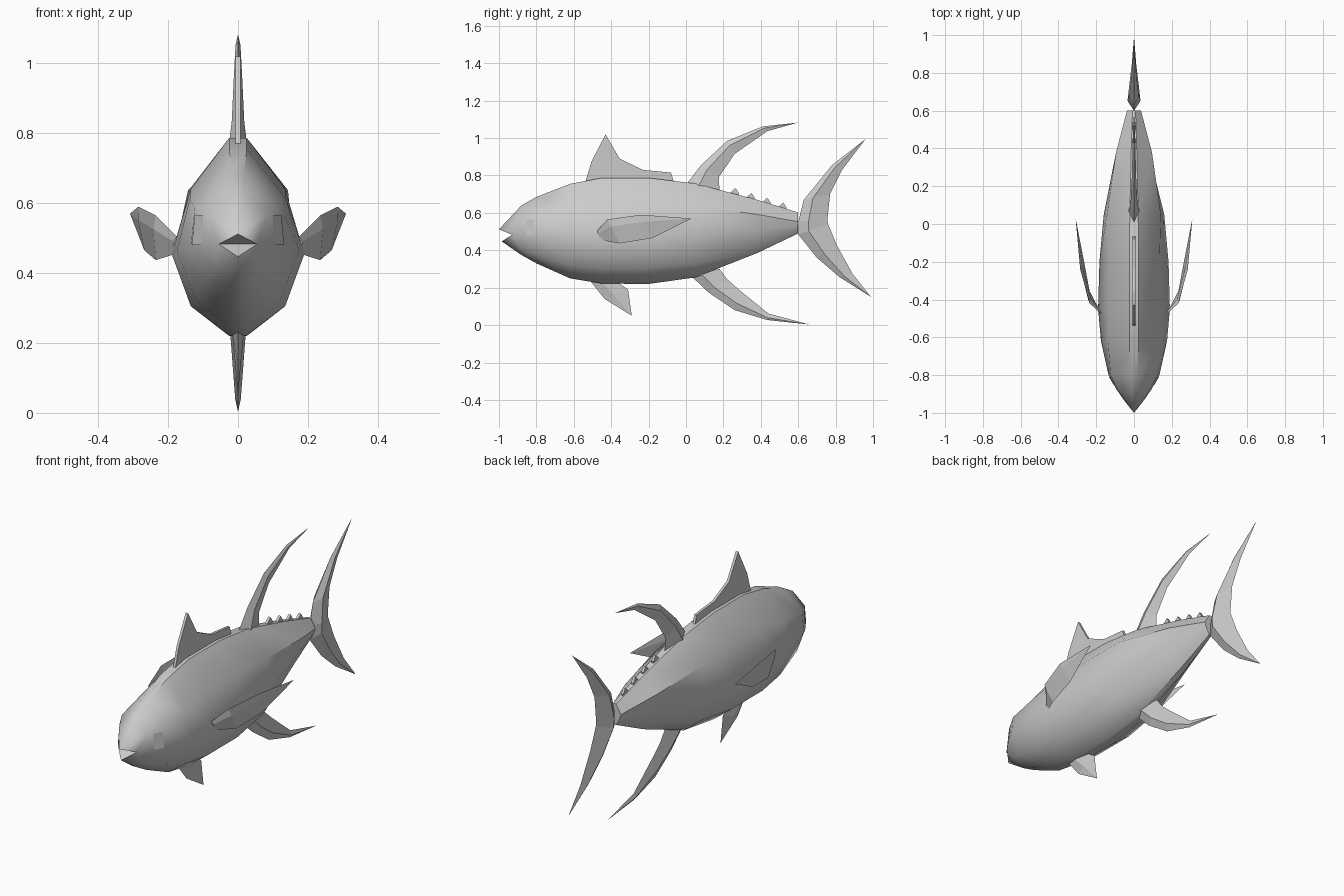
import bpy, bmesh, math
from mathutils import Vector
from mathutils.bvhtree import BVHTree

if "Cube" in bpy.data.objects:
    bpy.data.objects.remove(bpy.data.objects["Cube"])

grey = bpy.data.materials.new("pale_grey")
grey.diffuse_color = (0.6, 0.6, 0.6, 1)
grey.use_nodes = True
grey.node_tree.nodes["Principled BSDF"].inputs["Base Color"].default_value = grey.diffuse_color


def make(name, bm, angle=None, mirror=False):
    bmesh.ops.recalc_face_normals(bm, faces=bm.faces[:])
    me = bpy.data.meshes.new(name)
    bm.to_mesh(me)
    bm.free()
    me.materials.append(grey)
    ob = bpy.data.objects.new(name, me)
    bpy.context.collection.objects.link(ob)
    if mirror:
        ob.modifiers.new("mirror", 'MIRROR')
    if angle:
        bpy.ops.object.select_all(action='DESELECT')
        ob.select_set(True)
        bpy.context.view_layer.objects.active = ob
        bpy.ops.object.shade_smooth_by_angle(angle=math.radians(angle))
    return ob


# Body stations: y, flat half width, top z, shoulder x z, side x z, belly x z, bottom z
stations = [
    (-.88, .012, .64, .083, .568, .09, .485, .06, .405, .375),
    (-.80, .018, .685, .124, .585, .135, .48, .095, .375, .33),
    (-.62, .025, .755, .138, .612, .175, .465, .12, .32, .25),
    (-.45, .025, .787, .135, .64, .19, .455, .135, .305, .222),
    (-.20, .025, .787, .135, .645, .183, .455, .135, .305, .22),
    (.05, .022, .757, .143, .637, .16, .47, .115, .33, .255),
    (.38, .015, .67, .095, .592, .078, .505, .05, .43, .385),
    (.60, .008, .602, .037, .553, .03, .53, .02, .51, .49),
]
bm = bmesh.new()
rings = []
for y, w, tz, ux, uz, mx, mz, lx, lz, bz in stations:
    half = [(w, tz), (ux, uz), (mx, mz), (lx, lz), (w, bz)]
    loop = half + [(-x, z) for x, z in reversed(half)]
    rings.append([bm.verts.new((x, y, z)) for x, z in loop])
for a, b in zip(rings, rings[1:]):
    for i in range(10):
        j = (i + 1) % 10
        bm.faces.new((a[i], a[j], b[j], b[i]))
bm.faces.new(rings[-1])

# Snout with an open notch for the mouth
upper = bm.verts.new((0, -1, .512))
lower = bm.verts.new((0, -.985, .447))
corners = [bm.verts.new((s * .055, -.93, .483)) for s in (1, -1)]
r = rings[0]
for c, side in zip(corners, (r[:5], r[:4:-1])):
    top, shoulder, mid, belly, bottom = side
    for f in ((upper, top, shoulder), (upper, shoulder, c), (c, shoulder, mid),
              (c, mid, belly), (c, belly, lower), (lower, belly, bottom)):
        bm.faces.new(f)
bm.faces.new((upper, r[0], r[9]))
bm.faces.new((lower, r[4], r[5]))
bm.faces.new((upper, *corners))
bm.faces.new((lower, *corners))
bmesh.ops.recalc_face_normals(bm, faces=bm.faces[:])
bm.normal_update()
surface = BVHTree.FromBMesh(bm)
make("body", bm, 40)

# Eye plates lying on the cheeks
bm = bmesh.new()
plate = []
for y, z in ((-.855, .48), (-.81, .48), (-.81, .565), (-.855, .565)):
    hit = surface.ray_cast(Vector((1, y, z)), Vector((-1, 0, 0)))[0]
    plate.append(bm.verts.new((hit.x + .003, y, z)))
bm.faces.new(plate)
make("eye_plate", bm, mirror=True)


# Diamond section fin: leading and trailing edges meet at a tip
def fin(name, lead, trail, tip, widths, crease=.35, mirror=False):
    def vec(p):
        return Vector(p) if len(p) == 3 else Vector((0, *p))
    bm = bmesh.new()
    rows = []
    for l, t, w in zip(lead, trail, widths):
        l, t = vec(l), vec(t)
        c, off = l.lerp(t, crease), Vector((w, 0, 0))
        rows.append([bm.verts.new(p) for p in (l, c + off, t, c - off)])
    end = bm.verts.new(vec(tip))
    for a, b in zip(rows, rows[1:]):
        for i in range(4):
            j = (i + 1) % 4
            bm.faces.new((a[i], a[j], b[j], b[i]))
    for i in range(4):
        bm.faces.new((rows[-1][i], rows[-1][(i + 1) % 4], end))
    bm.faces.new(rows[0])
    make(name, bm, mirror=mirror)


fin("rear_dorsal_fin", [(0, .75), (.08, .855), (.22, .985), (.41, 1.062)],
    [(.18, .71), (.175, .79), (.26, .915), (.435, 1.037)], (.6, 1.083),
    [.03, .018, .012, .007])
fin("anal_fin", [(.02, .27), (.12, .175), (.26, .08), (.435, .027)],
    [(.18, .30), (.22, .245), (.285, .188), (.44, .062)], (.66, .003),
    [.027, .02, .014, .008])
fin("tail_upper_lobe", [(.60, .55), (.63, .67), (.78, .855)],
    [(.755, .552), (.77, .70), (.835, .83)], (.96, .995), [.036, .025, .012])
fin("tail_lower_lobe", [(.60, .555), (.60, .485), (.70, .36), (.82, .257)],
    [(.755, .557), (.76, .54), (.805, .43), (.89, .275)], (.99, .15),
    [.036, .034, .025, .012])
fin("pectoral_fin", [(.175, -.475, .505), (.235, -.42, .565), (.285, -.24, .59)],
    [(.18, -.46, .455), (.235, -.355, .437), (.268, -.18, .465)],
    (.309, .03, .57), [.008, .008, .006], .3, True)
fin("pelvic_fin", [(-.515, .24), (-.435, .14)], [(-.38, .24), (-.31, .19)],
    (-.29, .05), [.018, .01], .4)


# Thin fins cut from side outlines
def blade(name, outline, thick):
    bm = bmesh.new()
    f = bm.faces.new([bm.verts.new((-thick, y, z)) for y, z in outline])
    new = bmesh.ops.extrude_face_region(bm, geom=[f])["geom"]
    verts = [v for v in new if isinstance(v, bmesh.types.BMVert)]
    bmesh.ops.translate(bm, verts=verts, vec=(2 * thick, 0, 0))
    make(name, bm)


blade("front_dorsal_fin", [(-.54, .76), (-.505, .875), (-.43, 1.02), (-.355, .89),
      (-.23, .83), (-.08, .815), (-.065, .765)], .007)

# Row of finlets along the rear back
for i in range(4):
    y, z = .265 + .085 * i, .733 - .026 * i
    blade(f"finlet_{i + 1}", [(y - .05, z - .045), (y, z), (y + .018, z - .028),
          (y + .01, z - .06)], .007)
